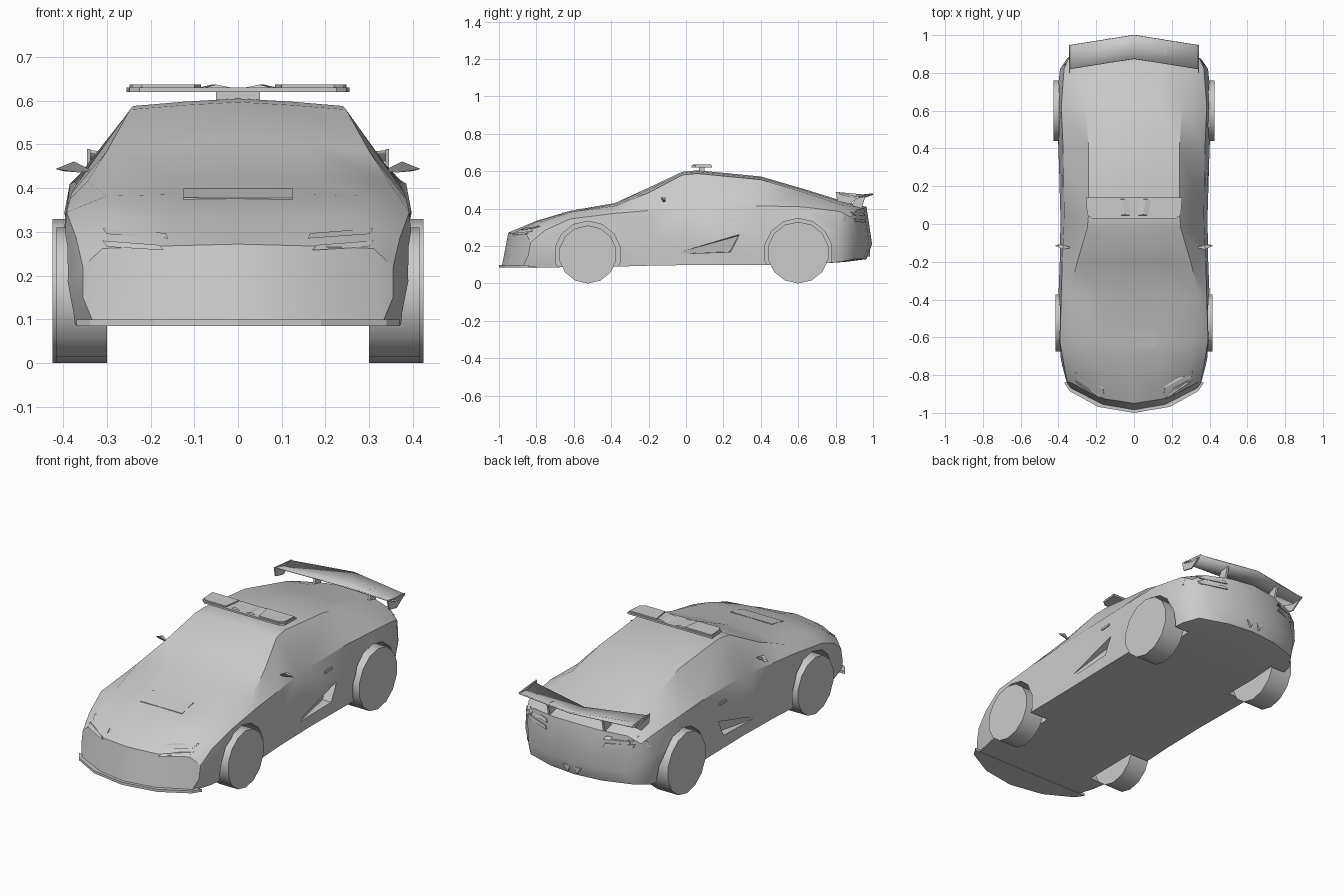
import bpy, bmesh
from math import pi, radians
from mathutils import Vector, Matrix
from mathutils.bvhtree import BVHTree

if "Cube" in bpy.data.objects:
    bpy.data.objects.remove(bpy.data.objects["Cube"])


def finish(name, bm, angle=None):
    bmesh.ops.recalc_face_normals(bm, faces=bm.faces)
    me = bpy.data.meshes.new(name)
    bm.to_mesh(me)
    bm.free()
    ob = bpy.data.objects.new(name, me)
    bpy.context.collection.objects.link(ob)
    if angle:
        smooth(ob, angle)
    return ob


def activate(ob):
    bpy.ops.object.select_all(action='DESELECT')
    ob.select_set(True)
    bpy.context.view_layer.objects.active = ob


def smooth(ob, angle):
    activate(ob)
    bpy.ops.object.shade_smooth_by_angle(angle=radians(angle))


def prism(name, pts, vec):
    """Polygon extruded along a vector."""
    bm = bmesh.new()
    f = bm.faces.new([bm.verts.new(p) for p in pts])
    ext = bmesh.ops.extrude_face_region(bm, geom=[f], use_keep_orig=True)
    bmesh.ops.translate(bm, vec=vec, verts=[v for v in ext['geom'] if isinstance(v, bmesh.types.BMVert)])
    return finish(name, bm)


def hull(name, pts):
    bm = bmesh.new()
    for p in pts:
        bm.verts.new(p)
    bmesh.ops.convex_hull(bm, input=bm.verts)
    return finish(name, bm)


def wheel_shape(name, x0, x1, y, z, r, sides=14):
    bm = bmesh.new()
    bmesh.ops.create_cone(bm, cap_ends=True, segments=sides, radius1=r, radius2=r, depth=abs(x1 - x0),
                          matrix=Matrix.Translation(((x0 + x1) / 2, y, z)) @ Matrix.Rotation(pi / 2, 4, 'Y')
                          @ Matrix.Rotation(pi / sides, 4, 'Z'))
    return finish(name, bm, 30)


def cut(target, cutter):
    activate(target)
    m = target.modifiers.new("cut", 'BOOLEAN')
    m.object, m.solver = cutter, 'EXACT'
    bpy.ops.object.modifier_apply(modifier=m.name)
    bpy.data.objects.remove(cutter)


# Body stations: y, bow, lean, floor z/w, side z/w, shoulder z/w, roof edge z/w, centre z
STATIONS = [
    (-.985, .13, .035, .09, .33, .15, .355, .22, .355, .262, .31, .272),
    (-.80, .05, 0, .085, .36, .18, .38, .285, .37, .33, .29, .335),
    (-.62, 0, 0, .088, .385, .20, .405, .345, .392, .382, .30, .388),
    (-.38, 0, 0, .09, .395, .22, .40, .375, .385, .415, .345, .43),
    (-.20, 0, 0, .095, .39, .23, .393, .39, .38, .485, .30, .512),
    (-.02, 0, 0, .098, .39, .23, .39, .405, .372, .58, .247, .597),
    (.06, 0, 0, .10, .39, .23, .39, .41, .37, .588, .24, .605),
    (.40, 0, 0, .10, .395, .24, .40, .415, .375, .555, .24, .572),
    (.62, 0, 0, .10, .395, .26, .413, .41, .385, .49, .255, .508),
    (.85, -.03, 0, .115, .36, .28, .392, .385, .37, .42, .285, .437),
    (.965, -.09, 0, .13, .31, .25, .355, .355, .345, .392, .28, .41),
]


def station_points(s):
    y, bow, lean, zb, wb, zm, wm, zs, ws, ze, we, zc = s
    half = [(0, zb), (wb / 2, zb), (wb, zb), (wm, zm), (ws, zs), (we, ze), (we / 2, ze * .4 + zc * .6), (0, zc)]
    ring = half + [(-x, z) for x, z in half[-2:0:-1]]
    return [(x, y + bow * (x / wm) ** 2 + lean * (z - zb) / (zc - zb), z) for x, z in ring]


bm = bmesh.new()
rings = [[bm.verts.new(p) for p in station_points(s)] for s in STATIONS]
for a, b in zip(rings, rings[1:]):
    for i in range(14):
        j = (i + 1) % 14
        bm.faces.new((a[i], a[j], b[j], b[i]))
front, back = rings[0], rings[-1]
for i, j, k, l in ((0, 1, 6, 7), (1, 2, 5, 6), (2, 3, 4, 5)):
    for m in (lambda n: n, lambda n: (14 - n) % 14):
        bm.faces.new([front[m(n)] for n in (i, j, k, l)])
# Rear face bulges outward at bumper height
for i, j, k, l in ((0, 1, 6, 7), (1, 2, 5, 6), (2, 3, 4, 5)):
    for m in (lambda n: n, lambda n: (14 - n) % 14):
        bm.faces.new([back[m(n)] for n in (i, j, k, l)])
rear = [f for f in bm.faces if all(v in back for v in f.verts)]
cross = {e for f in rear for e in f.edges if abs(e.verts[0].co.z - e.verts[1].co.z) > .2}
split = bmesh.ops.subdivide_edges(bm, edges=list(cross), cuts=1)
for v in {g for g in split['geom_inner'] if isinstance(g, bmesh.types.BMVert)}:
    v.co += Vector((0, .03, -.06))
body = finish("car_body", bm)

# Wheel arches, wheels and side scoops
AXLES = (("front", -.525, .155, .178, .415), ("rear", .60, .165, .183, .425))
for side, label in ((1, "right"), (-1, "left")):
    for axle, y, r, arch, xo in AXLES:
        cut(body, wheel_shape("arch", side * .28, side * .5, y, r, arch))
        wheel_shape(f"{axle}_{label}_wheel", side * .30, side * xo, y, r, r)
    scoop = [(.46, -.08, .155), (.46, .24, .165), (.46, .29, .27), (.397, -.07, .157), (.345, .235, .17),
             (.345, .28, .255)]
    cut(body, hull("scoop", [(side * x, y, z) for x, y, z in scoop]))
smooth(body, 32)
bm = bmesh.new()
bm.from_mesh(body.data)
surface = BVHTree.FromBMesh(bm)
bm.free()


def panel(name, origins, direction, lift=.006):
    """Thin trim piece projected on to the body."""
    d = Vector(direction)
    pts = [surface.ray_cast(Vector(o), d)[0] for o in origins]
    if all(pts):
        prism(name, [p + d * .004 for p in pts], -d * (lift + .004))


# Hood plate
panel("hood_plate", [(x, y, 1) for x, y in ((-.125, -.66), (.125, -.66), (.125, -.56), (-.125, -.56))], (0, 0, -1), .004)

for s, label in ((1, "right"), (-1, "left")):
    # Headlight slits
    for n, quad in enumerate((((.16, .285), (.30, .27 + .025), (.31, .308), (.165, .297)),
                              ((.17, .258), (.30, .266), (.31, .28), (.18, .27)))):
        panel(f"{label}_headlight_{n}", [(s * x, -2, z) for x, z in quad], (0, 1, 0), .008)
    # Tail lights
    for n, z in enumerate((.365, .33)):
        panel(f"{label}_tail_light_{n}", [(s * x, 2, z + dz) for x, dz in
              ((.17, -.004), (.31, 0), (.32, .018), (.18, .012))], (0, -1, 0), .008)
    # Door handle and rear quarter vent
    panel(f"{label}_door_handle", [(s, y, z) for y, z in ((.20, .335), (.26, .337), (.26, .35), (.20, .348))], (-s, 0, 0))
    panel(f"{label}_quarter_vent", [(s, y, z) for y, z in ((.84, .33), (.90, .335), (.91, .37), (.85, .362))], (-s, 0, 0))
    # Wing mirrors
    hull(f"{label}_mirror", [(s * x, y, z) for x, y, z in ((.355, -.125, .445), (.375, -.135, .461), (.418, -.115, .444),
         (.365, -.12, .436), (.375, -.11, .459), (.40, -.108, .439), (.33, -.125, .438))])
    # Exhaust tips
    prism(f"{label}_exhaust", [(s * .01, .93, .18), (s * .055, .93, .18), (s * .028, .93, .145)], (0, .053, 0))
    # Spoiler struts and end plates
    prism(f"{label}_spoiler_strut", [(s * .16, .88, .40), (s * .16, .94, .40), (s * .16, .96, .47), (s * .16, .91, .465)],
          (s * .012, 0, 0))
    prism(f"{label}_spoiler_end", [(s * .338, .80, .49), (s * .338, .95, .476), (s * .338, .875, .425), (s * .338, .81, .44)],
          (s * .007, 0, 0))

# Spoiler blade, swept back at the centre
bm = bmesh.new()
edge = [(-.345, .82, .487, .945, .475), (0, .875, .462, 1.0, .482), (.345, .82, .487, .945, .475)]
rows = [[bm.verts.new(p) for p in ((x, y0, z0), (x, (y0 + y1) / 2, (z0 + z1) / 2 - .012), (x, y1, z1))]
        for x, y0, z0, y1, z1 in edge]
for a, b in zip(rows, rows[1:]):
    for i in range(2):
        bm.faces.new((a[i], a[i + 1], b[i + 1], b[i]))
blade = finish("spoiler_blade", bm, 30)
blade.modifiers.new("thickness", 'SOLIDIFY').thickness = .008

# Front splitter following the nose
nose = [(.37, -.84), (.34, -.885), (.19, -.968), (0, -1.0)]
prism("front_splitter", [(x, y, .085) for x, y in nose] + [(-x, y, .085) for x, y in nose[-2::-1]], (0, 0, .014))

# Roof light bar: base tray, raised lenses and a short mount
outline = [(.225, .03), (.248, .05), (.255, .14)]
base = [(x, y, .62) for x, y in outline] + [(-x, y, .62) for x, y in outline[::-1]]
prism("light_bar_base", base, (0, 0, .01))
for s, label in ((1, "right"), (-1, "left")):
    prism(f"{label}_light_lens", [(s * x, y, .63) for x, y in ((.10, .037), (.22, .037), (.242, .053), (.248, .133), (.085, .133))],
          (0, 0, .007))
    hull(f"{label}_light_reflector", [(s * x, y, z) for x, y, z in ((.015, .045, .63), (.075, .045, .63), (.09, .133, .63),
         (.03, .133, .63), (.05, .05, .637), (.06, .13, .637))])
prism("light_bar_mount", [(-.05, .07, .60), (.05, .07, .60), (.05, .10, .60), (-.05, .10, .60)], (0, 0, .021))
